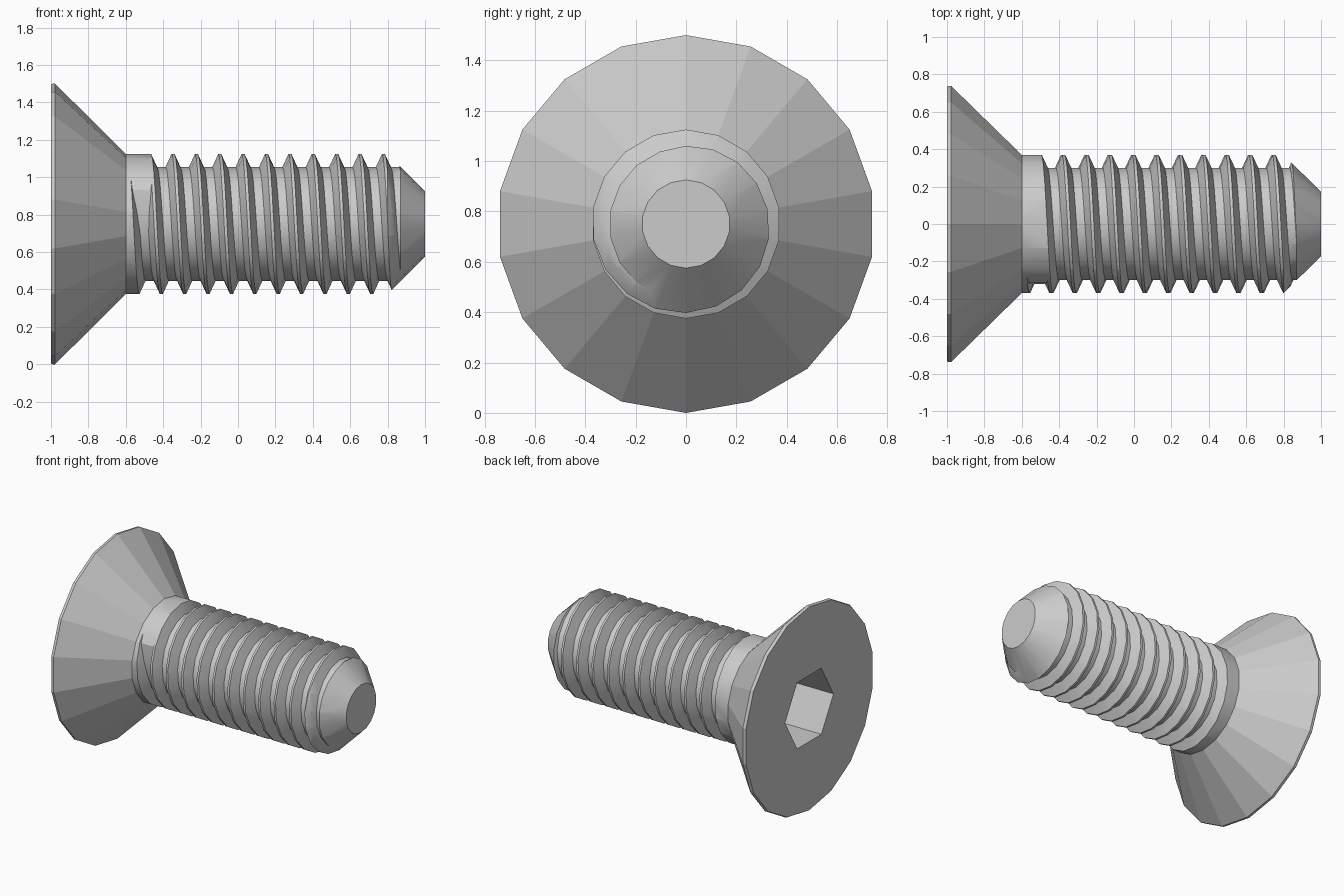
import bpy, bmesh
from math import sin, cos, radians

SIDES = 18
STEP = 360 / SIDES
AXIS_Z = 0.75
PITCH = 0.125
ROOT, OUTER = 0.305, 0.385

default = bpy.data.objects.get("Cube")
if default:
    bpy.data.objects.remove(default, do_unlink=True)

steel = bpy.data.materials.new("grey_steel")
steel.use_nodes = True
grey = (0.6, 0.6, 0.6, 1)
steel.diffuse_color = grey
steel.node_tree.nodes["Principled BSDF"].inputs["Base Color"].default_value = grey


def point(x, r, deg):
    """Point at radius r around the long axis, angle from +y towards +z."""
    return (x, r * cos(radians(deg)), AXIS_Z + r * sin(radians(deg)))


def loft(name, rings, closed_ends=True):
    """Skin a list of equal closed rings into a capped solid."""
    bm = bmesh.new()
    rows = [[bm.verts.new(p) for p in ring] for ring in rings]
    n = len(rows[0])
    for a, b in zip(rows, rows[1:]):
        for i in range(n):
            j = (i + 1) % n
            bm.faces.new((a[i], a[j], b[j], b[i]))
    bm.faces.new(rows[0])
    bm.faces.new(rows[-1])
    bmesh.ops.recalc_face_normals(bm, faces=bm.faces)
    mesh = bpy.data.meshes.new(name)
    bm.to_mesh(mesh)
    bm.free()
    mesh.materials.append(steel)
    obj = bpy.data.objects.new(name, mesh)
    bpy.context.collection.objects.link(obj)
    return obj


def prism_ring(x, r, sides):
    # head and shank have a corner straight up
    start = 90 if sides == SIDES else 0
    return [point(x, r, start + i * 360 / sides) for i in range(sides)]


# Countersunk head, shank and tapered tip
profile = [(-1, 0.745), (-0.992, 0.75), (-0.978, 0.75), (-0.6, 0.375),
           (0.8, 0.375), (1, 0.175)]
screw = loft("countersunk_screw", [prism_ring(x, r, SIDES) for x, r in profile])

# Hexagonal socket
socket = loft("socket_cutter", [prism_ring(x, 0.28, 6) for x in (-1.1, -0.6)])

# Helical thread groove, running in gradually from the neck
run_in = [0.384, 0.365, 0.325]
sections = []
for n in range(212):
    k = n - 16
    x = -0.41 + PITCH * k / SIDES
    inner = run_in[n] if n < len(run_in) else ROOT
    section = []
    for r, side in ((inner, -1), (OUTER, -1), (OUTER, 1), (inner, 1)):
        half = 0.0225 + (r - ROOT) * 0.46
        section.append(point(x + side * half, r, 90 + k * STEP))
    sections.append(section)
groove = loft("groove_cutter", sections)

# Cut socket and thread
bpy.ops.object.select_all(action="DESELECT")
screw.select_set(True)
bpy.context.view_layer.objects.active = screw
for cutter in (socket, groove):
    cutter.hide_render = True
    cut = screw.modifiers.new(cutter.name, "BOOLEAN")
    cut.operation = "DIFFERENCE"
    cut.solver = "EXACT"
    cut.object = cutter
    bpy.ops.object.modifier_apply(modifier=cut.name)
    bpy.data.objects.remove(cutter, do_unlink=True)

# Smooth shank, flat facets on the head
bpy.ops.object.shade_smooth_by_angle(angle=radians(30))
for face in screw.data.polygons:
    if face.center.x < -0.6:
        face.use_smooth = False
